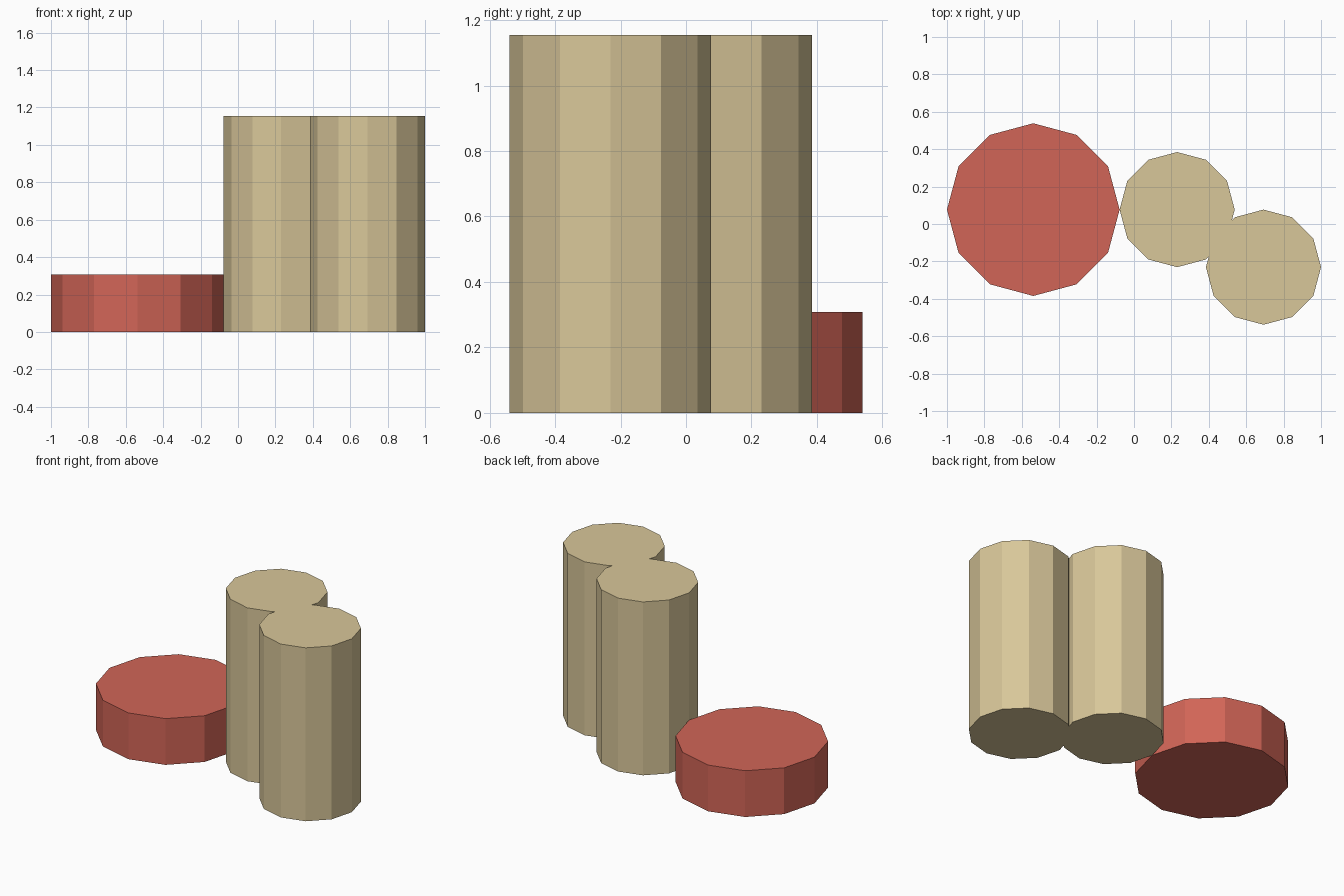
import bpy

if "Cube" in bpy.data.objects:
    bpy.data.objects.remove(bpy.data.objects["Cube"])

U = 2 / 13  # layout unit: the whole model is 13 units wide


def material(name, color):
    mat = bpy.data.materials.new(name)
    mat.diffuse_color = (*color, 1)
    mat.use_nodes = True
    mat.node_tree.nodes["Principled BSDF"].inputs["Base Color"].default_value = mat.diffuse_color
    return mat


def drum(name, x, y, radius, height, mat):
    """Flat-faced 12-sided cylinder standing on the ground."""
    bpy.ops.mesh.primitive_cylinder_add(
        vertices=12, radius=radius * U, depth=height * U,
        location=(x * U, y * U, height * U / 2))
    obj = bpy.context.object
    obj.name = obj.data.name = name
    obj.data.materials.append(mat)
    return obj


red = material("red", (0.64, 0.13, 0.095))
sand = material("sand", (0.69, 0.57, 0.32))

# Low wide disc on the left
drum("low_disc", -3.5, 0.5, 3, 2, red)

# Two tall columns that overlap, fused into one solid
columns = drum("twin_columns", 1.5, 0.5, 2, 7.5, sand)
front_column = drum("front_column", 4.5, -1.5, 2, 7.5, sand)
fuse = columns.modifiers.new("fuse", 'BOOLEAN')
fuse.operation = 'UNION'
fuse.solver = 'EXACT'
fuse.object = front_column
bpy.context.view_layer.objects.active = columns
bpy.ops.object.modifier_apply(modifier=fuse.name)
bpy.data.objects.remove(front_column)
